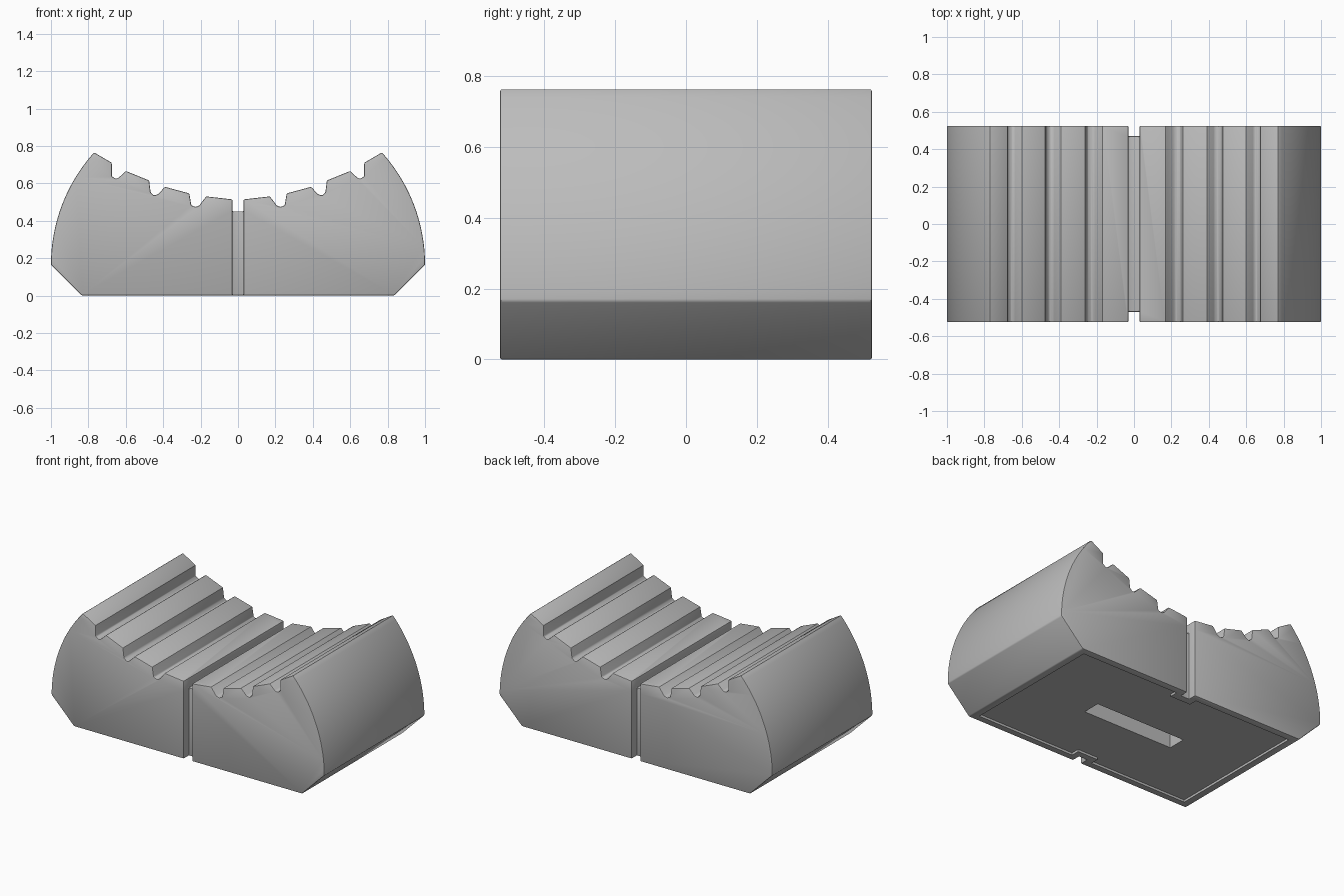
import bpy
import bmesh
import math
from math import radians

cube = bpy.data.objects.get("Cube")
if cube:
    bpy.data.objects.remove(cube, do_unlink=True)

DEPTH = 0.525        # half of the front to back size
GAP = 0.03           # half width of the centre gap
FOOT = 0.835         # half width of the base
RIM = 0.045          # border left around the base recess

grey = bpy.data.materials.new("matte grey")
grey.use_nodes = True
grey.diffuse_color = (0.5, 0.5, 0.5, 1)
bsdf = grey.node_tree.nodes["Principled BSDF"]
bsdf.inputs["Base Color"].default_value = (0.5, 0.5, 0.5, 1)
bsdf.inputs["Roughness"].default_value = 0.7


def make_object(name, bm):
    bmesh.ops.recalc_face_normals(bm, faces=bm.faces[:])
    mesh = bpy.data.meshes.new(name)
    bm.to_mesh(mesh)
    bm.free()
    mesh.materials.append(grey)
    obj = bpy.data.objects.new(name, mesh)
    bpy.context.collection.objects.link(obj)
    return obj


def prism(name, points, sweep):
    """Closed outline of 3D points swept along a vector."""
    bm = bmesh.new()
    face = bm.faces.new([bm.verts.new(p) for p in points])
    side = bmesh.ops.extrude_face_region(bm, geom=[face])["geom"]
    verts = [g for g in side if isinstance(g, bmesh.types.BMVert)]
    bmesh.ops.translate(bm, vec=sweep, verts=verts)
    return make_object(name, bm)


def box(name, x, y0, y1, z0, z1):
    outline = [(-x, y0, z0), (x, y0, z0), (x, y1, z0), (-x, y1, z0)]
    return prism(name, outline, (0, 0, z1 - z0))


def cut(body, cutter):
    mod = body.modifiers.new(cutter.name, 'BOOLEAN')
    mod.operation = 'DIFFERENCE'
    mod.solver = 'EXACT'
    mod.object = cutter
    cutter.hide_render = True
    cutter.hide_viewport = True
    cutter.display_type = 'WIRE'


# Half profile: foot, sloped corner, curved outer side, grooved top
half = [(FOOT, 0)]
radius, arc_z, steps = 0.896, 0.165, 20
sweep_angle = math.asin(0.6 / radius)
for i in range(steps + 1):
    a = sweep_angle * i / steps
    half.append((1 - radius + radius * math.cos(a), arc_z + radius * math.sin(a)))
half += [
    (0.675, 0.71), (0.675, 0.638), (0.655, 0.625), (0.64, 0.628), (0.6, 0.666),
    (0.475, 0.615), (0.467, 0.55), (0.45, 0.535), (0.43, 0.54), (0.39, 0.581),
    (0.26, 0.546), (0.25, 0.482), (0.225, 0.473), (0.207, 0.482), (0.17, 0.53),
    (GAP, 0.514),
]
profile = half + [(-x, z) for x, z in reversed(half)]
body = prism("grooved_block", [(x, -DEPTH, z) for x, z in profile], (0, 2 * DEPTH, 0))

# Centre gap: a slot on the front, back and top around a recessed web
cut(body, box("front_gap_cutter", GAP, -0.7, -0.47, -0.1, 1))
cut(body, box("back_gap_cutter", GAP, 0.47, 0.7, -0.1, 1))
cut(body, box("top_gap_cutter", GAP, -0.8, 0.8, 0.45, 1.1))

# Softened edges
bevel = body.modifiers.new("soft_edges", 'BEVEL')
bevel.width = 0.006
bevel.segments = 2
bevel.limit_method = 'ANGLE'
bevel.angle_limit = radians(30)

# Shallow recess under the base, stepping around the gap
w, d, n, m = FOOT - RIM, DEPTH - RIM, GAP + RIM, 0.47 - RIM
quarter = [(w, d), (n, d), (n, m)]
right = quarter[::-1]
outline = [(x, -y) for x, y in right] + quarter
outline += [(-x, -y) for x, y in outline]
cut(body, prism("base_recess_cutter", [(x, y, -0.1) for x, y in outline], (0, 0, 0.115)))

# Long pocket in the middle of the base
cut(body, box("base_pocket_cutter", 0.33, -0.06, 0.06, -0.2, 0.25))

# Apply the modifiers and shade
bpy.context.view_layer.update()
graph = bpy.context.evaluated_depsgraph_get()
finished = bpy.data.meshes.new_from_object(body.evaluated_get(graph))
body.modifiers.clear()
body.data = finished
for obj in [o for o in bpy.data.objects if o.name.endswith("_cutter")]:
    bpy.data.objects.remove(obj, do_unlink=True)

bpy.ops.object.select_all(action='DESELECT')
body.select_set(True)
bpy.context.view_layer.objects.active = body
bpy.ops.object.shade_smooth_by_angle(angle=radians(30))
